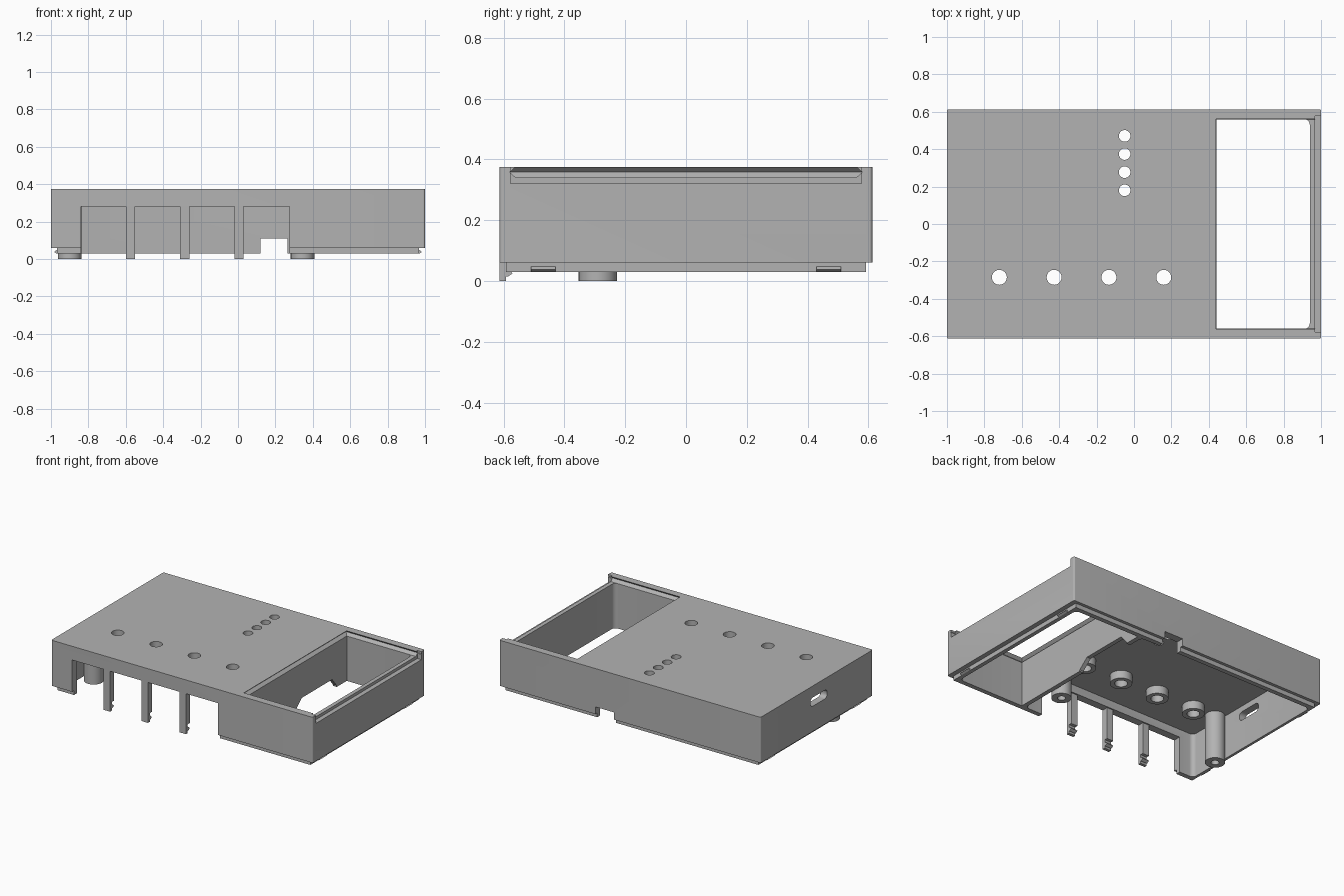
import bpy, bmesh, math
from mathutils import Vector

default = bpy.data.objects.get("Cube")
if default:
    bpy.data.objects.remove(default, do_unlink=True)

grey = bpy.data.materials.new("plain grey plastic")
grey.use_nodes = True
colour = (0.45, 0.45, 0.45, 1)
grey.diffuse_color = colour
grey.node_tree.nodes["Principled BSDF"].inputs["Base Color"].default_value = colour


def finish(name, bm):
    bmesh.ops.recalc_face_normals(bm, faces=bm.faces)
    mesh = bpy.data.meshes.new(name)
    bm.to_mesh(mesh)
    bm.free()
    mesh.materials.append(grey)
    ob = bpy.data.objects.new(name, mesh)
    bpy.context.collection.objects.link(ob)
    return ob


def loft(name, layers, round_axis=None, radius=0, only=None):
    """Stack of rectangles (x0, x1, y0, y1, z), optionally rounded along one axis."""
    bm = bmesh.new()
    rings = []
    for x0, x1, y0, y1, z in layers:
        rings.append([bm.verts.new((x, y, z)) for x, y in ((x0, y0), (x1, y0), (x1, y1), (x0, y1))])
    for low, high in zip(rings, rings[1:]):
        for i in range(4):
            j = (i + 1) % 4
            bm.faces.new((low[i], low[j], high[j], high[i]))
    bm.faces.new(rings[0])
    bm.faces.new(rings[-1])
    if round_axis is not None:
        edges = []
        for e in bm.edges:
            d = e.verts[1].co - e.verts[0].co
            if abs(d[round_axis]) > 0.99 * d.length and (only is None or only(e.verts[0].co)):
                edges.append(e)
        bmesh.ops.bevel(bm, geom=edges, offset=radius, segments=6, profile=0.5, affect='EDGES')
    return finish(name, bm)


def box(name, x0, x1, y0, y1, z0, z1, **options):
    return loft(name, [(x0, x1, y0, y1, z0), (x0, x1, y0, y1, z1)], **options)


def tube(name, x, y, inner, outer, z0, z1):
    bm = bmesh.new()
    vs = [bm.verts.new((x + r, y, z)) for r, z in ((inner, z0), (outer, z0), (outer, z1), (inner, z1))]
    es = [bm.edges.new((vs[i], vs[(i + 1) % 4])) for i in range(4)]
    bmesh.ops.spin(bm, geom=vs + es, cent=(x, y, 0), axis=(0, 0, 1), angle=math.tau, steps=32)
    bmesh.ops.remove_doubles(bm, verts=bm.verts, dist=1e-4)
    return finish(name, bm)


def rod(x, y, radius):
    bm = bmesh.new()
    bmesh.ops.create_cone(bm, cap_ends=True, segments=32, radius1=radius, radius2=radius, depth=0.4)
    bmesh.ops.translate(bm, verts=bm.verts, vec=Vector((x, y, 0.4)))
    return finish("hole_cutter", bm)


def cut(targets, cutter):
    for ob in targets:
        bpy.context.view_layer.objects.active = ob
        mod = ob.modifiers.new("cut", 'BOOLEAN')
        mod.operation = 'DIFFERENCE'
        mod.solver = 'EXACT'
        mod.object = cutter
        bpy.context.view_layer.update()
        bpy.ops.object.modifier_apply(modifier=mod.name)
    bpy.data.objects.remove(cutter, do_unlink=True)


# Outer shell and the stepped rim below it
shell = box("case_shell", -1, 1, -0.613, 0.613, 0.06, 0.375, round_axis=2, radius=0.01)
rim = box("bottom_rim", -0.968, 0.968, -0.592, 0.592, 0.03, 0.06)
both = [shell, rim]

# Main cavity, and the side compartment open at top and bottom
cut(both, box("cavity", -0.95, 0.41, -0.56, 0.56, -0.1, 0.335, round_axis=2, radius=0.03))
cut(both, box("compartment", 0.44, 0.94, -0.56, 0.56, -0.1, 0.5,
              round_axis=2, radius=0.03, only=lambda p: p.x > 0.7))

# V-shaped groove for a sliding lid, and the lowered end wall
cut([shell], loft("groove", [(0.44, 1.1, -0.56, 0.56, 0.34),
                             (0.42, 1.1, -0.58, 0.58, 0.358),
                             (0.455, 1.1, -0.545, 0.545, 0.39)]))
cut([shell], box("end_drop", 0.968, 1.1, -0.577, 0.577, 0.32, 0.5))

# Front opening, back notch, passage in the partition, side slot
cut(both, box("front_opening", -0.84, 0.275, -0.7, -0.5, -0.1, 0.28))
cut(both, box("back_notch", 0.12, 0.265, 0.5, 0.7, -0.1, 0.11))
cut(both, loft("passage", [(0.35, 0.5, 0.0, 0.45, -0.1), (0.35, 0.5, 0.0, 0.45, 0.04),
                           (0.35, 0.5, 0.07, 0.4, 0.1)]))
cut([shell], box("side_slot", -1.1, -0.9, -0.115, 0.07, 0.235, 0.295, round_axis=0, radius=0.027))

# Button holes with collars underneath, and a row of small light holes
parts = list(both)
for i in range(4):
    x = -0.72 + 0.293 * i
    cut([shell], rod(x, -0.285, 0.04))
    parts.append(tube(f"button_collar_{i + 1}", x, -0.285, 0.04, 0.07, 0.28, 0.336))
    cut([shell], rod(-0.05, 0.18 + 0.097 * i, 0.031))

# Screw bosses
for name, x in (("left_screw_boss", 0.345), ("right_screw_boss", -0.9)):
    parts.append(tube(name, x, -0.29, 0.025, 0.063, 0, 0.336))

# Front posts with thin tips and small inward hooks
for i in range(3):
    x = -0.6 + 0.29 * i
    box(f"front_post_{i + 1}", x, x + 0.05, -0.613, -0.57, 0.06, 0.281)
    box(f"post_tip_{i + 1}", x, x + 0.05, -0.613, -0.592, 0, 0.06)
    loft(f"post_hook_{i + 1}", [(x, x + 0.05, -0.593, -0.585, 0.015),
                                (x, x + 0.05, -0.593, -0.57, 0.025),
                                (x, x + 0.05, -0.593, -0.585, 0.04)])

# Snap tabs on both ends of the rim
for side, sx in (("left", 1), ("right", -1)):
    for end, y in (("front", -0.47), ("back", 0.47)):
        layers = []
        for reach, z in ((0.97, 0.03), (0.983, 0.038), (0.97, 0.048)):
            a, b = sorted((sx * 0.96, sx * reach))
            layers.append((a, b, y - 0.04, y + 0.04, z))
        loft(f"{side}_{end}_snap_tab", layers)

# Smooth the round walls while keeping edges sharp
bpy.ops.object.select_all(action='DESELECT')
for ob in parts:
    ob.select_set(True)
bpy.context.view_layer.objects.active = shell
bpy.ops.object.shade_smooth_by_angle(angle=math.radians(30))
